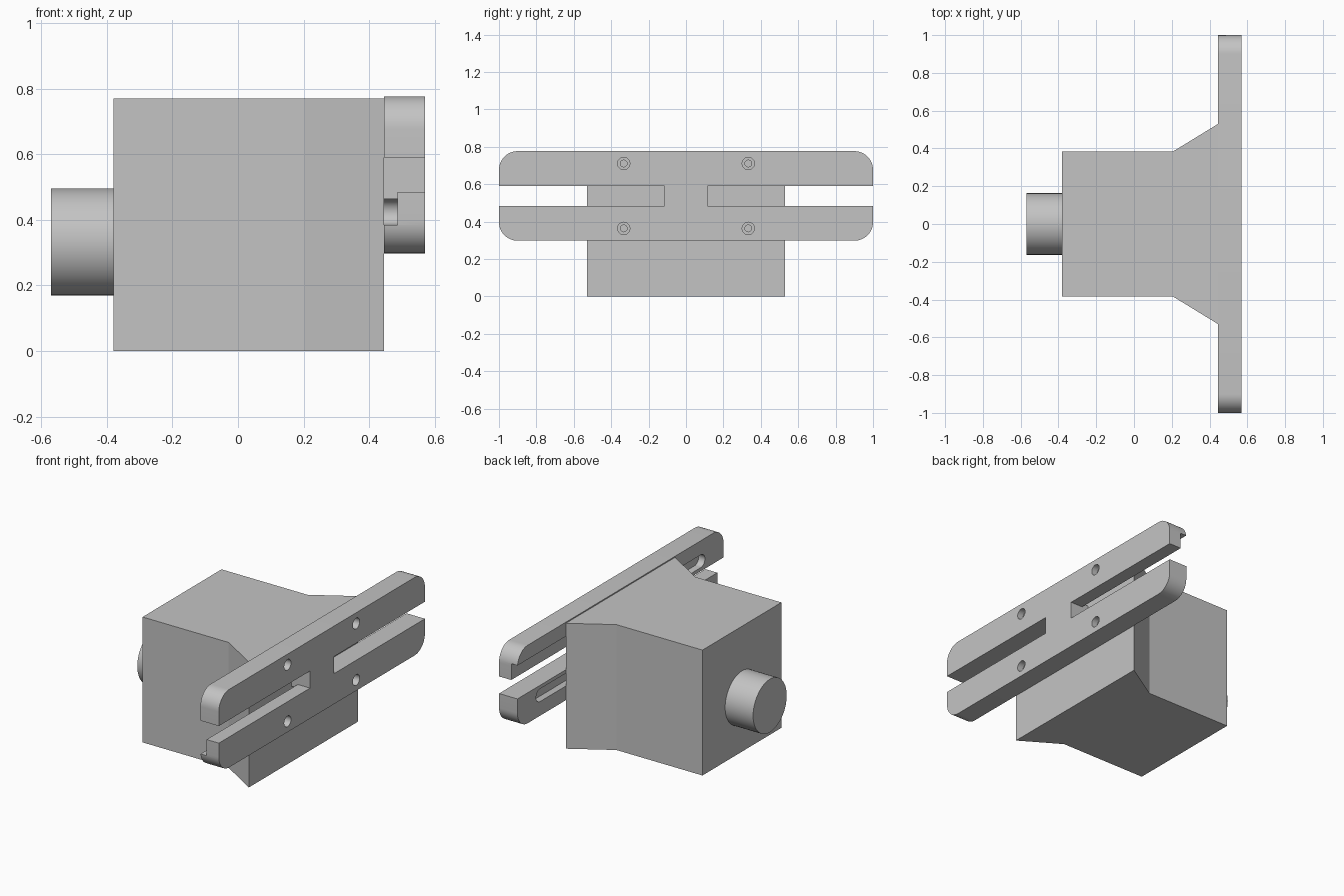
import bpy
from math import sin, cos, pi
from mathutils import Vector

if "Cube" in bpy.data.objects:
    bpy.data.objects.remove(bpy.data.objects["Cube"], do_unlink=True)

grey = bpy.data.materials.new("plain grey")
grey.use_nodes = True
COLOUR = (0.55, 0.55, 0.55, 1)
grey.diffuse_color = COLOUR
grey.node_tree.nodes["Principled BSDF"].inputs["Base Color"].default_value = COLOUR

RAIL_BACK, RAIL_FRONT, RAIL_MID = 0.445, 0.57, 0.5375


def arc(cy, cz, r, start, end, steps=12):
    return [(cy + r * cos(start + (end - start) * i / steps),
             cz + r * sin(start + (end - start) * i / steps)) for i in range(steps + 1)]


def prism(name, profile, low, high, axis="X"):
    """Extrude a closed profile along X (profile in y, z) or Z (profile in x, y)."""
    place = (lambda p, h: Vector((h, *p))) if axis == "X" else (lambda p, h: Vector((*p, h)))
    n = len(profile)
    verts = [place(p, h) for h in (low, high) for p in profile]
    faces = [list(range(n))[::-1], list(range(n, 2 * n))]
    faces += [[i, (i + 1) % n, n + (i + 1) % n, n + i] for i in range(n)]
    mesh = bpy.data.meshes.new(name)
    mesh.from_pydata(verts, [], faces)
    mesh.materials.append(grey)
    obj = bpy.data.objects.new(name, mesh)
    bpy.context.collection.objects.link(obj)
    return obj


def cut(target, profile, low, high):
    """Subtract a prism along X from the target."""
    cutter = prism("cutter", profile, low, high)
    mod = target.modifiers.new("cut", "BOOLEAN")
    mod.operation, mod.solver, mod.object = "DIFFERENCE", "EXACT", cutter
    bpy.context.view_layer.objects.active = target
    bpy.ops.object.modifier_apply(modifier=mod.name)
    bpy.data.objects.remove(cutter, do_unlink=True)


def smooth(obj):
    bpy.ops.object.select_all(action="DESELECT")
    obj.select_set(True)
    bpy.context.view_layer.objects.active = obj
    bpy.ops.object.shade_smooth_by_angle(angle=pi / 6)


# Body block flaring out towards the rail
half = [(-0.38, -0.383), (0.205, -0.383), (RAIL_BACK, -0.53)]
body = prism("body", half + [(x, -y) for x, y in reversed(half)], 0, 0.77, "Z")

# Round boss on the end of the body
boss = prism("round_boss", arc(0, 0.333, 0.163, 0, 2 * pi, 48)[:-1], -0.57, -0.38)
smooth(boss)

# Rail plate with rounded outer corners
r, top, bottom = 0.1, 0.777, 0.298
outline = (arc(1 - r, bottom + r, r, -pi / 2, 0) + arc(1 - r, top - r, r, 0, pi / 2)
           + arc(r - 1, top - r, r, pi / 2, pi) + arc(r - 1, bottom + r, r, pi, 1.5 * pi))
rail = prism("slotted_rail", outline, RAIL_BACK, RAIL_FRONT)

# Open slots from both ends, and recessed guide grooves on the rear of each bar
groove = ([(-1.1, 0.385)] + arc(0.78, 0.424, 0.039, -pi / 2, pi / 2)
          + [(-0.115, 0.463), (-0.115, 0.53), (-1.1, 0.53)])
slot = [(-1.1, 0.485), (-0.115, 0.485), (-0.115, 0.59), (-1.1, 0.59)]
for side in (1, -1):
    def turn(points):
        return [(side * y, RAIL_MID + side * (z - RAIL_MID)) for y, z in points]
    cut(rail, turn(slot), 0.4, 0.6)
    cut(rail, turn(groove), 0.4, 0.487)

# Counterbored screw holes
for y in (-0.333, 0.333):
    for z in (0.364, 0.711):
        cut(rail, arc(y, z, 0.033, 0, 2 * pi, 24)[:-1], 0.53, 0.6)
        cut(rail, arc(y, z, 0.018, 0, 2 * pi, 24)[:-1], 0.4, 0.6)
smooth(rail)
